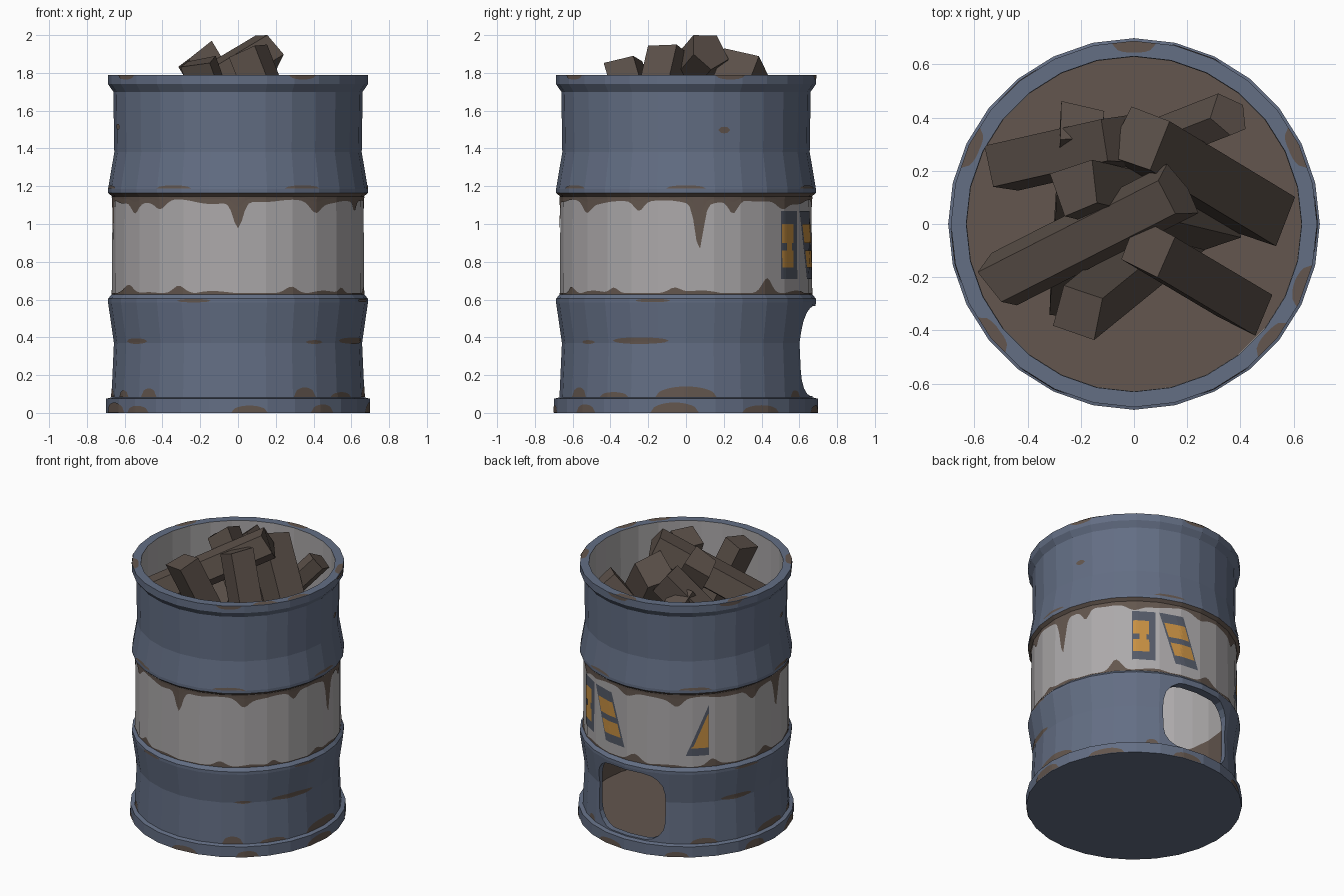
import bpy, bmesh, math, random
from mathutils import Vector

if "Cube" in bpy.data.objects:
    bpy.data.objects.remove(bpy.data.objects["Cube"])
random.seed(4)
N = 28
STEP = 360 / N


def srgb(name, r, g, b):
    m = bpy.data.materials.new(name)
    lin = [((c / 255 + 0.055) / 1.055) ** 2.4 for c in (r, g, b)]
    m.diffuse_color = (*lin, 1)
    m.use_nodes = True
    m.node_tree.nodes["Principled BSDF"].inputs["Base Color"].default_value = m.diffuse_color
    return m


slate = srgb("slate_paint", 99, 110, 132)
white = srgb("worn_white", 172, 169, 170)
rust = srgb("rust_brown", 99, 86, 78)
wood = srgb("charred_wood", 90, 79, 72)
orange = srgb("faded_orange", 198, 143, 66)
dark = srgb("dark_plate", 84, 90, 103)


def finish(name, bm, mats):
    bmesh.ops.recalc_face_normals(bm, faces=bm.faces)
    me = bpy.data.meshes.new(name)
    bm.to_mesh(me)
    bm.free()
    for m in mats:
        me.materials.append(m)
    ob = bpy.data.objects.new(name, me)
    bpy.context.collection.objects.link(ob)
    return ob


# Drum: closed lathe, (radius, height, colour of the segment that follows)
OUT = [(.698, 0, 0), (.698, .075, 0), (.67, .082, 0), (.657, .37, 0), (.688, .585, 0),
       (.688, .605, 0), (.667, .628, 1), (.665, 1.145, 2), (.688, 1.165, 0),
       (.688, 1.185, 0), (.655, 1.38, 0), (.66, 1.70, 0), (.688, 1.74, 0), (.688, 1.79, 0)]
INN = [(.63, 1.79, 1), (.628, .72, 2), (.628, .07, 2)]
bm = bmesh.new()
prof = OUT + INN
rings = [[bm.verts.new((r * math.cos(math.radians(i * STEP)), r * math.sin(math.radians(i * STEP)), z))
          for i in range(N)] for r, z, _ in prof]
for k in range(len(prof) - 1):
    for i in range(N):
        j = (i + 1) % N
        bm.faces.new((rings[k][i], rings[k][j], rings[k + 1][j], rings[k + 1][i])).material_index = prof[k][2]
bm.faces.new(rings[0]).material_index = 0
bm.faces.new(rings[-1]).material_index = 2
drum = finish("drum", bm, [slate, white, rust])

# Draught opening at the back, cut with a rounded box
bm = bmesh.new()
loop = []
hw, z0, z1, cr = .26, .09, .565, .13
for cx, cz, a0 in ((hw - cr, z1 - cr, 0), (cr - hw, z1 - cr, 90), (cr - hw, z0 + cr, 180), (hw - cr, z0 + cr, 270)):
    for s in range(5):
        a = math.radians(a0 + s * 22.5)
        loop.append((cx + cr * math.cos(a), cz + cr * math.sin(a)))
near = [bm.verts.new((x, .3, z)) for x, z in loop]
far = [bm.verts.new((x, 1, z)) for x, z in loop]
bm.faces.new(near)
bm.faces.new(far)
for i in range(len(loop)):
    j = (i + 1) % len(loop)
    bm.faces.new((near[i], near[j], far[j], far[i]))
cutter = finish("opening_cutter", bm, [slate])
cutter.hide_render = True
mod = drum.modifiers.new("opening", 'BOOLEAN')
mod.operation = 'DIFFERENCE'
mod.solver = 'EXACT'
mod.object = cutter
bpy.context.view_layer.objects.active = drum
bpy.ops.object.modifier_apply(modifier="opening")
bpy.data.objects.remove(cutter)


# Point on the faceted drum surface
def surf(az, z, off):
    r = OUT[-1][0]
    for (ra, za, _), (rb, zb, _) in zip(OUT, OUT[1:]):
        if za <= z <= zb and zb > za:
            r = ra + (rb - ra) * (z - za) / (zb - za)
            break
    d = math.radians(az % STEP - STEP / 2)
    r = r * math.cos(math.pi / N) / math.cos(d) + off
    a = math.radians(az)
    return (r * math.cos(a), r * math.sin(a), z)


# Rim-top point, where the height argument is the radius
def rim(az, r, off):
    k = math.cos(math.pi / N) / math.cos(math.radians(az % STEP - STEP / 2))
    a = math.radians(az)
    return (r * k * math.cos(a), r * k * math.sin(a), 1.79 + off)


def patch(bm, a0, a1, lo, hi, off=.003, shear=0, pos=surf):
    n = max(4, round((a1 - a0) / (STEP / 8)))
    cols = []
    for i in range(n + 1):
        a = a0 + (a1 - a0) * i / n
        l = lo(a) if callable(lo) else lo
        h = hi(a) if callable(hi) else hi
        zs = [l + (h - l) * t / 3 for t in range(4)]
        cols.append([bm.verts.new(pos(a + shear * (z - .89), z, off)) for z in zs])
    for c, d in zip(cols, cols[1:]):
        for t in range(3):
            bm.faces.new((c[t], d[t], d[t + 1], c[t + 1]))


def bumps(items):
    def f(a):
        v = 0
        for c, w, h in items:
            d = (a - c + 180) % 360 - 180
            v = max(v, h * math.exp(-(d / w) ** 2))
        return v
    return f


# Rust drips under the upper hoop and creeping up from the lower one
drips = bumps([(-90, 3, .14), (6, 2.6, .24), (-22, 3, .05), (22, 3, .07), (186, 3, .22), (165, 4, .06),
               (-52, 4, .05), (-128, 4, .04), (50, 5, .04), (120, 4, .05), (90, 5, .03), (215, 4, .06)])
creep = bumps([(-118, 4, .04), (-65, 4, .035), (-35, 3, .03), (40, 4, .08), (-5, 4, .03), (95, 5, .05),
               (140, 4, .05), (175, 4, .04), (210, 5, .04)])
wave = lambda a: .006 * math.sin(math.radians(a * 13)) + .008 * math.sin(math.radians(a * 7 + 40))
bm = bmesh.new()
patch(bm, 0, 360, lambda a: 1.117 - wave(a) - drips(a), 1.146)
patch(bm, 0, 360, .628, lambda a: .634 + max(0, wave(a)) + creep(a))
finish("band_rust", bm, [rust])


# Rust blotches: (azimuth, half width, bottom, top); domed on one or both edges
def blotch(bm, c, w, l, h, dome, pos=surf):
    s = lambda a: max(0, 1 - ((a - c) / w) ** 2) ** .5
    m = (l + h) / 2
    lo = {"up": l, "down": lambda a: h - (h - l) * s(a), "both": lambda a: m - (m - l) * s(a)}[dome]
    hi = {"up": lambda a: l + (h - l) * s(a), "down": h, "both": lambda a: m + (h - m) * s(a)}[dome]
    patch(bm, c - w, c + w, lo, hi, pos=pos)


bm = bmesh.new()
for c, w, h in ((-135, 5, .13), (-58, 6, .135), (-35, 8, .11), (0, 14, .14), (60, 4, .12), (135, 8, .12), (180, 12, .13), (205, 5, .12)):
    blotch(bm, c, w, .083, h, "up")
for c in (-140, -85, -50, -5, 35, 80, 120, 165, 200):
    blotch(bm, c, random.uniform(6, 11), .002, random.uniform(.035, .06), "up")
for c, w, l, h in ((-22, 14, .365, .4), (-145, 8, .365, .395), (-52, 5, .365, .385), (155, 10, .365, .4),
                   (18, 3, 1.48, 1.515), (195, 3, 1.5, 1.53), (-110, 8, .585, .603), (-15, 8, .586, .604), (160, 8, .586, .604)):
    blotch(bm, c, w, l, h, "both")
for c in (-120, -60, 0, 70, 130, 190):
    blotch(bm, c, 9, 1.187, 1.205, "up")
for c in (-150, -60, 20, 85, 150):
    blotch(bm, c, 7, 1.765, 1.788, "down")
for c in (-142, -40, -20, 25, 90, 155):
    blotch(bm, c, 7, .645, .687, "down", rim)
finish("rust_blotches", bm, [rust])

# Worn sign panels on the white band
bm = bmesh.new()
tri = lambda a: .715 + .355 * (a - 125) / 13
patch(bm, 49, 62, .71, 1.07)
patch(bm, 69, 83.5, .71, 1.07, shear=-27)
patch(bm, 125, 138, .71, tri)
finish("sign_backing", bm, [dark])
bm = bmesh.new()
for l, h in ((.77, .86), (.90, 1.0)):
    patch(bm, 49.5, 58.5, l, h, .006)
    patch(bm, 70, 82.5, l, h, .006, -27)
patch(bm, 53, 57, .855, .905, .006)
patch(bm, 127.5, 137.7, .765, lambda a: max(.766, tri(a) - .05), .006)
finish("sign_colour", bm, [orange])


# Split logs: top end, bottom end, radius, sides, roll, highest point
def log(i, p, q, dz, r, sides, roll, ztop):
    p, q = Vector((*p, 0)), Vector((*q, -dz))
    ax = (q - p).normalized()
    u = ax.cross(Vector((0, 0, 1))).normalized()
    v = ax.cross(u)
    bm = bmesh.new()
    radii = [r * random.uniform(.85, 1.12) for _ in range(sides)]
    ends = []
    for e in (p, q):
        ring = []
        for s in range(sides):
            a = math.radians(roll + 360 * s / sides)
            ring.append(bm.verts.new(e + radii[s] * (u * math.cos(a) + v * math.sin(a)) + ax * random.uniform(-.02, .02)))
        ends.append(ring)
        bm.faces.new(ring)
    for s in range(sides):
        t = (s + 1) % sides
        bm.faces.new((ends[0][s], ends[0][t], ends[1][t], ends[1][s]))
    top = max(w.co.z for w in bm.verts)
    for w in bm.verts:
        w.co.z += ztop - top
    finish("log_%d" % i, bm, [wood])


LOGS = [((.17, .12), (-.50, -.22), .40, .115, 5, 20, 2.0),
        ((.02, .33), (.50, .04), .75, .14, 4, 35, 1.93),
        ((-.06, .32), (-.50, .22), .38, .13, 4, 50, 1.88),
        ((.05, -.09), (.42, -.31), .95, .125, 4, 40, 1.95),
        ((-.21, -.33), (.22, .02), 1.2, .12, 4, 10, 1.89),
        ((-.22, .13), (.32, .0), .9, .12, 4, 15, 1.97),
        ((.36, .40), (-.15, .2), .6, .09, 5, 0, 1.78),
        ((-.19, .38), (-.23, -.28), .9, .12, 4, 45, 1.78)]
for i, l in enumerate(LOGS, 1):
    log(i, *l)
